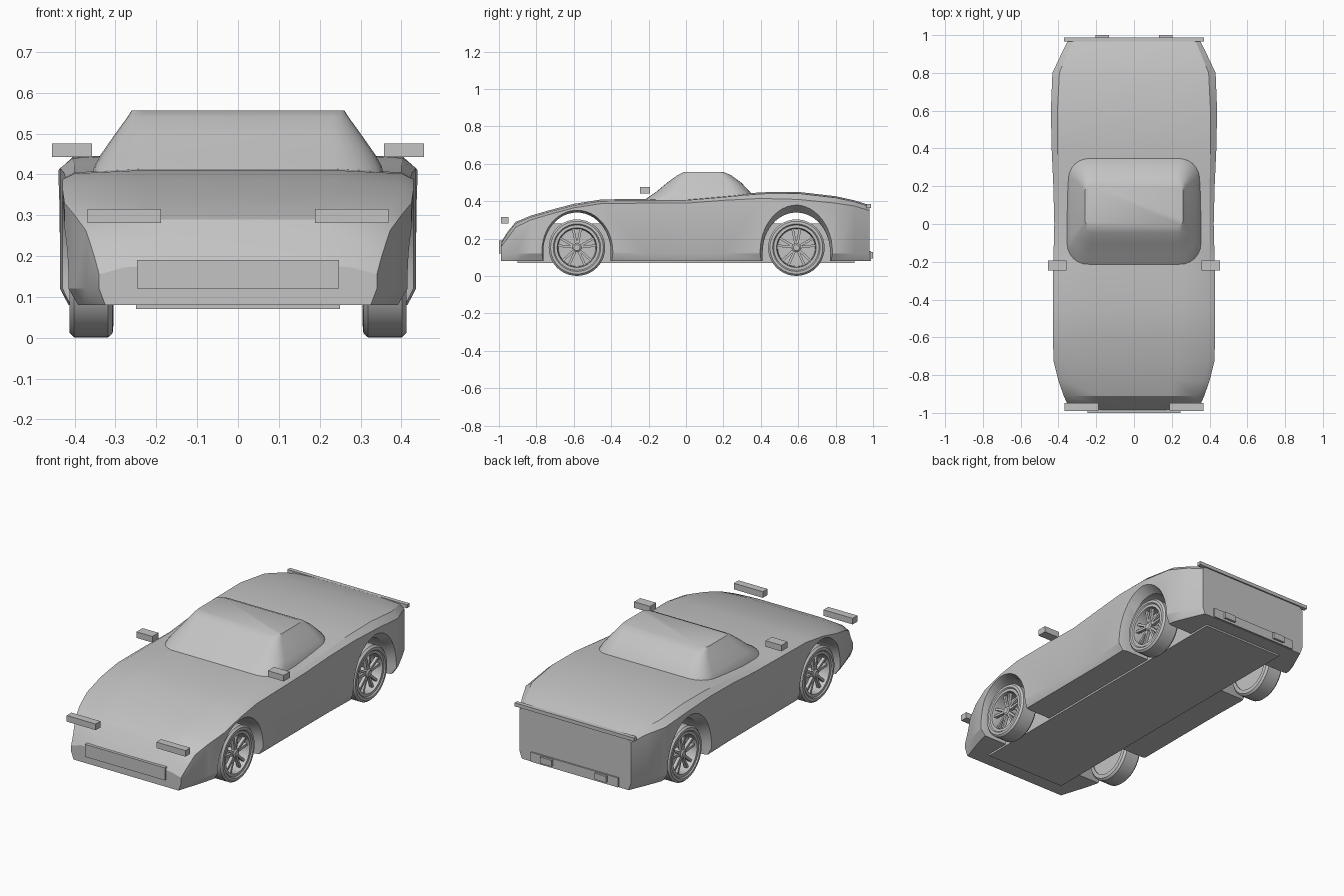
import bpy, bmesh, math
from mathutils import Matrix, Vector

if "Cube" in bpy.data.objects:
    bpy.data.objects.remove(bpy.data.objects["Cube"])

grey = bpy.data.materials.new("grey")
grey.diffuse_color = (0.55, 0.55, 0.55, 1)
grey.use_nodes = True
grey.node_tree.nodes["Principled BSDF"].inputs["Base Color"].default_value = grey.diffuse_color


def finish(name, bm, smooth=None):
    bmesh.ops.remove_doubles(bm, verts=bm.verts, dist=1e-6)
    bmesh.ops.recalc_face_normals(bm, faces=bm.faces)
    me = bpy.data.meshes.new(name)
    bm.to_mesh(me)
    bm.free()
    me.materials.append(grey)
    ob = bpy.data.objects.new(name, me)
    bpy.context.collection.objects.link(ob)
    if smooth:
        shade(ob, smooth)
    return ob


def shade(ob, angle):
    bpy.ops.object.select_all(action='DESELECT')
    ob.select_set(True)
    bpy.context.view_layer.objects.active = ob
    bpy.ops.object.shade_smooth_by_angle(angle=math.radians(angle))


def loft(bm, rings, caps=True, wrap=False):
    """Skin closed rings of points in order."""
    vs = [[bm.verts.new(p) for p in r] for r in rings]
    pairs = list(zip(vs, vs[1:])) + ([(vs[-1], vs[0])] if wrap else [])
    for a, b in pairs:
        n = len(a)
        for i in range(n):
            j = (i + 1) % n
            bm.faces.new((a[i], a[j], b[j], b[i]))
    if caps:
        bm.faces.new(vs[0])
        bm.faces.new(vs[-1])


def box(name, x, y, z):
    bm = bmesh.new()
    c = Vector(((x[0] + x[1]) / 2, (y[0] + y[1]) / 2, (z[0] + z[1]) / 2))
    s = (abs(x[1] - x[0]), y[1] - y[0], z[1] - z[0], 1)
    bmesh.ops.create_cube(bm, size=1, matrix=Matrix.Translation(c) @ Matrix.Diagonal(s))
    return finish(name, bm)


# Body: cross-sections (y, bottom half width, max half width, shoulder z, deck half width, deck z)
stations = [
    (-0.99, .325, .34, .155, .28, .18), (-.955, .335, .352, .20, .30, .235),
    (-.91, .35, .372, .262, .33, .29), (-.83, .375, .40, .30, .365, .323),
    (-.73, .40, .425, .33, .39, .352), (-.6, .41, .43, .365, .40, .386),
    (-.45, .41, .43, .388, .40, .41), (-.2, .41, .427, .39, .40, .413),
    (0, .41, .422, .39, .40, .413), (.2, .41, .427, .405, .40, .43),
    (.4, .415, .436, .415, .405, .448), (.6, .415, .44, .41, .405, .45),
    (.8, .405, .432, .39, .395, .427), (.9, .365, .385, .375, .355, .405),
    (.98, .33, .345, .35, .32, .38)]
bm = bmesh.new()
rings = []
for y, wb, wm, zs, wt, zt in stations:
    half = [(wb, .08), (wm, .12), (wm, zs), (wt, zt - .008), (wt * .6, zt)]
    rings.append([(x, y, z) for x, z in half] + [(-x, y, z) for x, z in reversed(half)])
loft(bm, rings)
body = finish("body", bm)

# Wheel arches cut through the body with a flared lip
axles = (-.583, .59)
for yc, h_out in zip(axles, (.225, .25)):
    bm = bmesh.new()
    rings = []
    for x, w, h in ((-.5, .195, h_out), (-.44, .195, h_out), (-.39, .18, .21),
                    (.39, .18, .21), (.44, .195, h_out), (.5, .195, h_out)):
        arc = [(x, yc + w * math.cos(t * math.pi / 24), .13 + h * math.sin(t * math.pi / 24))
               for t in range(25)]
        rings.append([(x, yc + w, 0)] + arc + [(x, yc - w, 0)])
    loft(bm, rings)
    cutter = finish("arch_cutter", bm)
    cutter.hide_render = True
    mod = body.modifiers.new("arch", 'BOOLEAN')
    mod.operation, mod.solver, mod.object = 'DIFFERENCE', 'EXACT', cutter
    bpy.context.view_layer.objects.active = body
    bpy.ops.object.modifier_apply(modifier=mod.name)
    bpy.data.objects.remove(cutter)
shade(body, 28)

# Cabin: rounded rectangles stacked upward (z, half width, front y, back y, corner radius)
bm = bmesh.new()
rings = []
for z, w, y0, y1, r in ((.395, .357, -.235, .37, .12), (.42, .352, -.205, .36, .115),
                        (.45, .335, -.16, .343, .10), (.50, .30, -.1, .295, .075),
                        (.54, .271, -.045, .24, .045), (.557, .26, -.01, .2, .03)):
    ring = []
    for k, (cx, cy) in enumerate(((w - r, y1 - r), (r - w, y1 - r), (r - w, y0 + r), (w - r, y0 + r))):
        for s in range(7):
            a = (k + s / 6) * math.pi / 2
            ring.append((cx + r * math.cos(a), cy + r * math.sin(a), z))
    rings.append(ring)
loft(bm, rings)
finish("cabin", bm, 30)

# Chassis and fixed trim
box("chassis", (-.25, .25), (-.9, .9), (.07, .28))
box("grille", (-.247, .247), (-1, -.97), (.12, .19))
box("spoiler", (-.37, .37), (.965, .988), (.365, .385))
box("rear_diffuser", (-.27, .27), (.96, .988), (.082, .135))

# Paired trim
for s, side in ((1, "right"), (-1, "left")):
    box("headlight_" + side, (s * .188, s * .368), (-.99, -.948), (.281, .315))
    box("mirror_" + side, (s * .358, s * .456), (-.247, -.193), (.442, .476))
    box("tail_light_" + side, (s * .133, s * .205), (.97, 1), (.095, .13))


def lathe(name, profile, s, y, closed, n=40):
    """Spin (x, radius) points about the axle."""
    bm = bmesh.new()
    rings = [[(s * x, y + r * math.cos(i * math.tau / n), .152 + r * math.sin(i * math.tau / n))
              for i in range(n)] for x, r in profile]
    loft(bm, rings, caps=not closed, wrap=closed)
    return finish(name, bm, 35)


# Wheels: tyre, dished rim, hub and paired spokes
for y, end in zip(axles, ("front", "rear")):
    for s, side in ((1, "right"), (-1, "left")):
        tag = f"_{end}_{side}"
        lathe("tyre" + tag, [(.405, .12), (.413, .127), (.412, .141), (.402, .151), (.318, .151),
                             (.307, .141), (.305, .12)], s, y, True)
        lathe("rim" + tag, [(.31, .121), (.407, .121), (.407, .106), (.395, .103), (.34, .1)], s, y, False)
        lathe("hub" + tag, [(.335, .024), (.396, .024), (.402, .016)], s, y, False, 20)
        bm = bmesh.new()
        for k in range(5):
            a = math.pi / 2 + k * math.tau / 5
            for lean in (-.2, .2):
                mat = (Matrix.Translation((s * .385, y, .152)) @ Matrix.Rotation(a + lean, 4, 'X')
                       @ Matrix.Translation((0, .062, 0)) @ Matrix.Diagonal((.018, .088, .013, 1)))
                bmesh.ops.create_cube(bm, size=1, matrix=mat)
        finish("spokes" + tag, bm)
